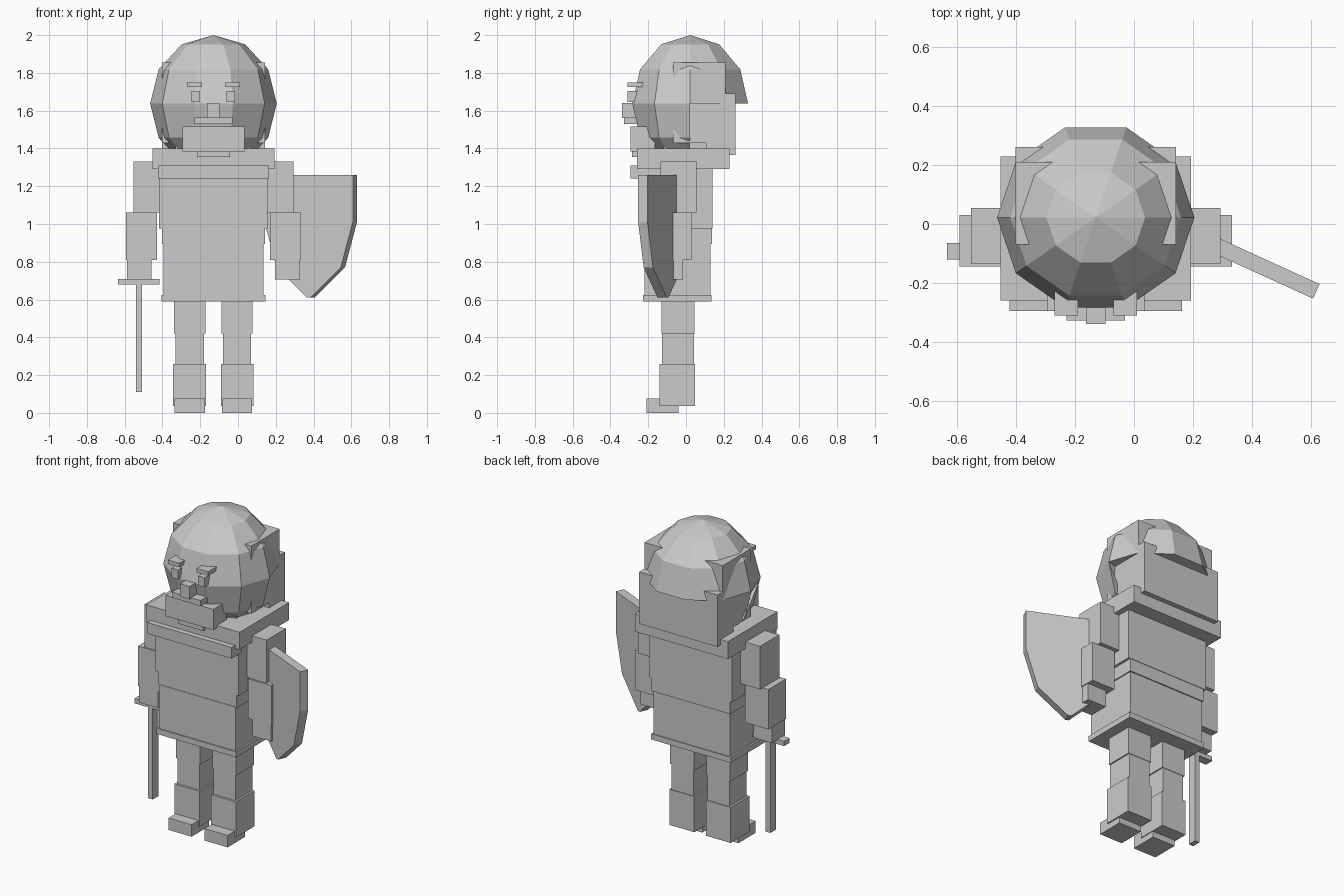
import bpy, bmesh, math

if "Cube" in bpy.data.objects:
    bpy.data.objects.remove(bpy.data.objects["Cube"])

CX = -0.13  # body centre line
grey = bpy.data.materials.new("plain_grey")
grey.diffuse_color = (0.6, 0.6, 0.6, 1)
grey.use_nodes = True
grey.node_tree.nodes["Principled BSDF"].inputs["Base Color"].default_value = grey.diffuse_color


def finish(name, bm):
    bmesh.ops.recalc_face_normals(bm, faces=bm.faces)
    me = bpy.data.meshes.new(name)
    bm.to_mesh(me)
    bm.free()
    me.materials.append(grey)
    ob = bpy.data.objects.new(name, me)
    bpy.context.collection.objects.link(ob)
    return ob


def box(name, x, y, z):
    bm = bmesh.new()
    bmesh.ops.create_cube(bm, size=1)
    for v in bm.verts:
        v.co = [(a + b) / 2 + c * (b - a) for (a, b), c in zip((x, y, z), v.co)]
    return finish(name, bm)


def mid(name, half, y, z):
    """Box centred on the body."""
    return box(name, (CX - half, CX + half), y, z)


def pair(name, a, b, y, z):
    """Mirrored boxes, a to b outward from the centre line."""
    box("right_" + name, (CX - b, CX - a), y, z)
    box("left_" + name, (CX + a, CX + b), y, z)


def ball(name, keep):
    """Ten-sided faceted ball, keeping faces chosen by rule, with the cut closed."""
    bm = bmesh.new()
    bmesh.ops.create_uvsphere(bm, u_segments=10, v_segments=6, radius=1)
    for v in bm.verts:
        # put a corner on the front and the back
        a = math.atan2(v.co.y, v.co.x) + math.pi / 2
        r = math.hypot(v.co.x, v.co.y)
        v.co = (CX + 0.335 * r * math.cos(a), 0.022 + 0.322 * r * math.sin(a), 1.638 + 0.362 * v.co.z)
    drop = [f for f in bm.faces if not keep(f.calc_center_median())]
    bmesh.ops.delete(bm, geom=drop, context='FACES')
    bmesh.ops.holes_fill(bm, edges=[e for e in bm.edges if e.is_boundary], sides=0)
    return finish(name, bm)


# Head: cap dome, face below it at the front, boxy neck guard behind
ball("cap_dome", lambda c: c.z > 1.64)
ball("face", lambda c: c.z < 1.64 and c.y < -0.04)
mid("helmet_back", 0.272, (-0.07, 0.21), (1.43, 1.855))
mid("helmet_lower_back", 0.272, (0.105, 0.215), (1.38, 1.44))
mid("neck_plate", 0.272, (0.205, 0.262), (1.365, 1.69))
mid("neck", 0.2, (-0.12, 0.15), (1.37, 1.45))

# Facial features
pair("eye", 0.07, 0.115, (-0.31, -0.2), (1.645, 1.705))
pair("brow", 0.06, 0.14, (-0.31, -0.2), (1.725, 1.75))
mid("nose", 0.033, (-0.34, -0.25), (1.56, 1.64))
mid("moustache", 0.1, (-0.327, -0.2), (1.53, 1.565))
mid("beard", 0.165, (-0.295, -0.165), (1.385, 1.515))
mid("beard_tip", 0.088, (-0.285, -0.2), (1.355, 1.39))

# Torso
mid("shoulder_slab", 0.323, (-0.26, 0.23), (1.29, 1.40))
mid("chest_band", 0.293, (-0.295, -0.2), (1.24, 1.31))
mid("chest", 0.287, (-0.22, 0.14), (0.975, 1.29))
mid("waist", 0.272, (-0.217, 0.137), (0.895, 0.98))
mid("tunic", 0.265, (-0.22, 0.13), (0.62, 0.9))
mid("tunic_hem", 0.276, (-0.227, 0.136), (0.59, 0.625))

# Arms
pair("upper_arm", 0.28, 0.423, (-0.135, 0.055), (1.06, 1.33))
pair("forearm", 0.30, 0.463, (-0.145, 0.03), (0.81, 1.06))
pair("hand", 0.327, 0.458, (-0.14, -0.015), (0.705, 0.82))

# Legs
pair("thigh", 0.043, 0.208, (-0.13, 0.045), (0.42, 0.6))
pair("knee", 0.05, 0.2, (-0.127, 0.042), (0.255, 0.425))
pair("shin", 0.04, 0.213, (-0.14, 0.047), (0.037, 0.26))
pair("foot", 0.045, 0.205, (-0.21, -0.04), (0, 0.075))

# Sword, pointing down from the right hand
box("sword_guard", (-0.635, -0.415), (-0.12, -0.065), (0.68, 0.71))
box("sword_blade", (-0.54, -0.508), (-0.12, -0.065), (0.11, 0.69))

# Shield: pointed plate turned outward from the left arm
right = [(0.257, 1.26), (0.257, 1.01), (0.187, 0.77)]
outline = right + [(0.01, 0.61), (-0.01, 0.61)] + [(-u, z) for u, z in reversed(right)]
bm = bmesh.new()
face = bm.faces.new([bm.verts.new((u, -0.027, z)) for u, z in outline])
ext = bmesh.ops.extrude_face_region(bm, geom=[face])
for v in ext["geom"]:
    if isinstance(v, bmesh.types.BMVert):
        v.co.y = 0.027
shield = finish("shield", bm)
shield.location = (0.385, -0.122, 0)
shield.rotation_euler.z = math.radians(-24.5)
